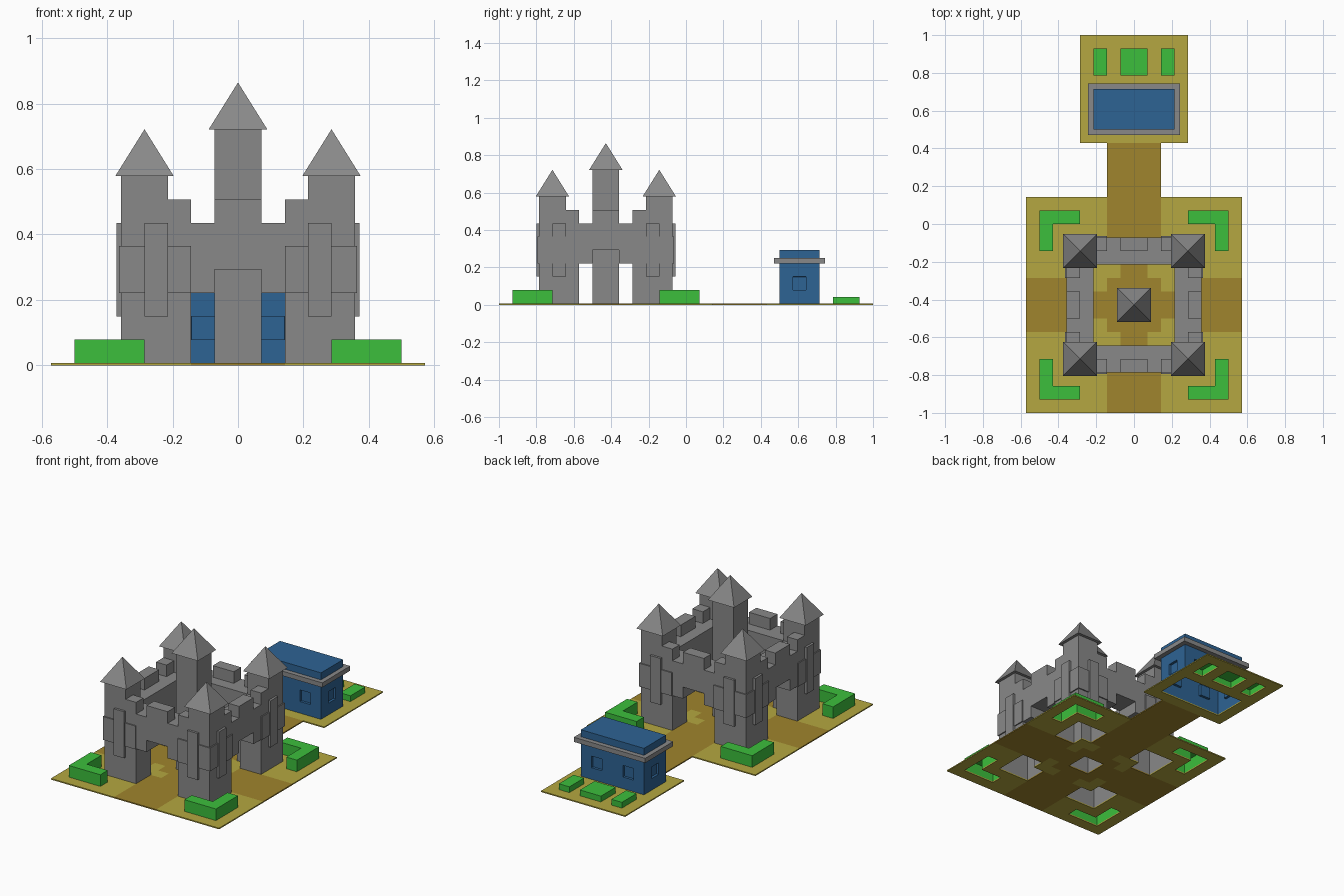
import bpy, bmesh
from mathutils import Vector

if "Cube" in bpy.data.objects:
    bpy.data.objects.remove(bpy.data.objects["Cube"])

U = 1 / 14            # building block size
CY = -6 * U           # castle centre along y
G = 0.1               # ground thickness in blocks


def mat(name, r, g, b):
    m = bpy.data.materials.new(name)
    m.diffuse_color = (r, g, b, 1)
    m.use_nodes = True
    m.node_tree.nodes["Principled BSDF"].inputs["Base Color"].default_value = m.diffuse_color
    return m


STONE = mat("grey_stone", 0.25, 0.25, 0.25)
GRASS = mat("dry_grass", 0.46, 0.39, 0.052)
PATH = mat("brown_path", 0.35, 0.235, 0.026)
HEDGE = mat("green_hedge", 0.045, 0.52, 0.045)
BLUE = mat("blue_paint", 0.027, 0.125, 0.295)


def finish(bm, name, mats, z=0.0, y=CY):
    me = bpy.data.meshes.new(name)
    bm.to_mesh(me)
    bm.free()
    ob = bpy.data.objects.new(name, me)
    for m in mats:
        me.materials.append(m)
    ob.location = (0, y, z)
    bpy.context.collection.objects.link(ob)
    return ob


DIRS = [(1, 0, 0), (-1, 0, 0), (0, 1, 0), (0, -1, 0), (0, 0, 1), (0, 0, -1)]


def blocks(cells, dz=1.0, open_bottom=True):
    """Outer skin of a set of blocks {(i, j, k): material slot}."""
    bm = bmesh.new()
    for c, slot in cells.items():
        for d in DIRS:
            if tuple(a + b for a, b in zip(c, d)) in cells:
                continue
            if open_bottom and d[2] < 0 and c[2] == 0:
                continue
            ax = [abs(n) for n in d].index(1)
            p, q = (ax + 1) % 3, (ax + 2) % 3
            ring = [(0, 0), (1, 0), (1, 1), (0, 1)]
            if d[ax] < 0:
                ring.reverse()
            vs = []
            for s, t in ring:
                co = list(c)
                co[ax] += max(d[ax], 0)
                co[p] += s
                co[q] += t
                vs.append(bm.verts.new((co[0] * U, co[1] * U, co[2] * U * dz)))
            bm.faces.new(vs).material_index = slot
    bmesh.ops.remove_doubles(bm, verts=bm.verts, dist=1e-5)
    return bm


def merge_flat(bm):
    bmesh.ops.dissolve_limit(bm, angle_limit=0.01, verts=bm.verts,
                             edges=bm.edges, delimit={'MATERIAL'})


def box(bm, x0, x1, y0, y1, z0, z1):
    geo = bmesh.ops.create_cube(bm, size=1)
    for v in geo['verts']:
        v.co = Vector((x1 if v.co.x > 0 else x0, y1 if v.co.y > 0 else y0,
                       z1 if v.co.z > 0 else z0)) * U


def solid(name, m, *dims):
    bm = bmesh.new()
    box(bm, *dims)
    return finish(bm, name, [m])


def dist(i):
    """Block index counted outward from the centre line."""
    return i if i >= 0 else -i - 1


# Castle: ring wall with stepped arches, merlons and corner towers
def castle_column(a, b):
    if max(a, b) not in (3, 4):
        return range(0)
    if min(a, b) >= 3:
        return range(0, 8)                      # corner tower
    low = (4, 3, 0)[min(a, b)]                  # arch steps, then pier
    merlon = max(a, b) == 4 and min(a, b) in (0, 2)
    return range(low, 7 if merlon else 6)


castle = {(i, j, k): 0 for i in range(-5, 5) for j in range(-5, 5)
          for k in castle_column(dist(i), dist(j))}
bm = blocks(castle)
merge_flat(bm)
finish(bm, "castle_walls", [STONE], G * U)

# Central keep
keep = {(i, j, k): 0 for i in (-1, 0) for j in (-1, 0) for k in range(10)}
bm = blocks(keep)
merge_flat(bm)
finish(bm, "keep_tower", [STONE], G * U)


# Pyramid roofs
def roof(name, x, y, z):
    bm = bmesh.new()
    h = 1.25
    base = [bm.verts.new(((x + sx * h) * U, (y + sy * h) * U, z * U))
            for sx, sy in ((-1, -1), (1, -1), (1, 1), (-1, 1))]
    tip = bm.verts.new((x * U, y * U, (z + 2) * U))
    bm.faces.new(base[::-1])
    for n in range(4):
        bm.faces.new((base[n], base[(n + 1) % 4], tip))
    finish(bm, name, [STONE], G * U)


roof("keep_roof", 0, 0, 10)
for sx in (-1, 1):
    for sy in (-1, 1):
        roof("corner_roof", 4 * sx, 4 * sy, 8)

# Cross-shaped relief panels on the outer tower faces
bm = bmesh.new()
for s in (-1, 1):
    for t in (-1, 1):
        for lo, hi, z0, z1, th in ((3, 4, 2, 6, 0.2), (2, 5.1, 3, 5, 0.1)):
            along = sorted((s * lo, s * hi))
            out = sorted((t * 4.9, t * (5 + th)))
            box(bm, *along, *out, z0, z1)
            box(bm, *out, *along, z0, z1)
finish(bm, "tower_panels", [STONE], G * U)

# Corner hedges and garden beds
hedge = {(i, j, 0): 0 for i in range(-7, 7) for j in range(-7, 7)
         if min(dist(i), dist(j)) >= 4 and max(dist(i), dist(j)) == 6}
bm = blocks(hedge)
merge_flat(bm)
finish(bm, "corner_hedges", [HEDGE], G * U)
beds = {(i, j, 0): 0 for i in (-3, -1, 0, 2) for j in (17, 18)}
bm = blocks(beds, 0.5)
merge_flat(bm)
finish(bm, "garden_beds", [HEDGE], G * U)

# House body with recessed windows
house = {(i, j, k): 0 for i in range(-3, 3) for j in range(13, 16) for k in range(3)}
bm = blocks(house)
windows = []
for f in bm.faces:
    c, n = f.calc_center_median() / U, f.normal
    f.normal_update()
    n = f.normal
    if abs(c.z - 1.5) < 0.1 and (
            (abs(n.y) > 0.5 and abs(abs(c.x) - 1.5) < 0.1)
            or (abs(n.x) > 0.5 and abs(c.y - 14.5) < 0.1)):
        windows.append(f)
bmesh.ops.inset_individual(bm, faces=windows, thickness=0.001, depth=-0.2 * U)
merge_flat(bm)
finish(bm, "house_body", [BLUE], G * U)
solid("house_eave", STONE, -3.4, 3.4, 12.6, 16.4, 3.1, 3.5)
solid("house_roof", BLUE, -3, 3, 13, 16, 3.5, 4.1)

# Ground with paths, open underneath the buildings and hedges
covered = {(i, j) for part in (castle, keep, hedge, beds, house)
           for i, j, k in part if k == 0}
ground = {}
for i in range(-8, 8):
    for j in range(-8, 20):
        a, b = dist(i), dist(j)
        on_castle, on_link, on_yard = j < 8, 8 <= j < 12 and a < 2, j >= 12 and a < 4
        if (i, j) in covered or not (on_castle or on_link or on_yard):
            continue
        path = on_link or (on_castle and min(a, b) < 2 and
                           (min(a, b), max(a, b)) != (1, 2))
        ground[(i, j, 0)] = 1 if path else 0
bm = blocks(ground, G, open_bottom=False)
merge_flat(bm)
finish(bm, "ground_plate", [GRASS, PATH])
